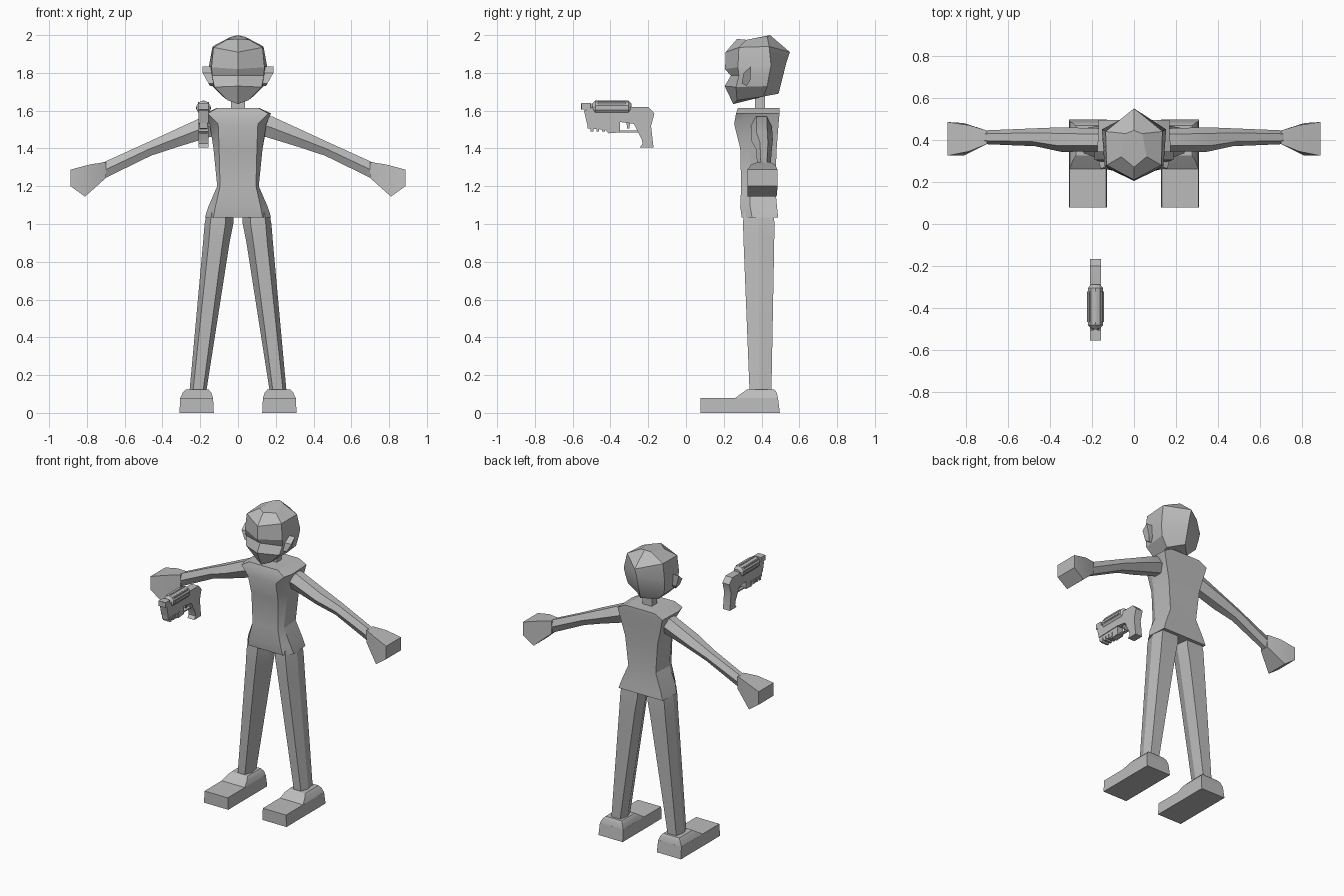
import bpy, bmesh, math

if "Cube" in bpy.data.objects:
    bpy.data.objects.remove(bpy.data.objects["Cube"])

grey = bpy.data.materials.new("plain grey")
grey.diffuse_color = (0.5, 0.5, 0.5, 1)
grey.use_nodes = True
grey.node_tree.nodes["Principled BSDF"].inputs["Base Color"].default_value = grey.diffuse_color


def finish(name, bm, mirror=False):
    bmesh.ops.remove_doubles(bm, verts=bm.verts, dist=0.0005)
    bmesh.ops.recalc_face_normals(bm, faces=bm.faces)
    me = bpy.data.meshes.new(name)
    bm.to_mesh(me)
    bm.free()
    me.materials.append(grey)
    ob = bpy.data.objects.new(name, me)
    bpy.context.collection.objects.link(ob)
    bpy.ops.object.select_all(action='DESELECT')
    ob.select_set(True)
    bpy.context.view_layer.objects.active = ob
    bpy.ops.object.shade_smooth_by_angle(angle=math.radians(25))
    if mirror:
        ob.modifiers.new("Mirror", 'MIRROR').use_mirror_merge = False
    return ob


def loft(name, rings, mirror=False):
    """Skin a list of equal-length rings and cap both ends."""
    bm = bmesh.new()
    rows = [[bm.verts.new(p) for p in r] for r in rings]
    n = len(rows[0])
    for a, b in zip(rows, rows[1:]):
        for i in range(n):
            j = (i + 1) % n
            bm.faces.new((a[i], a[j], b[j], b[i]))
    bm.faces.new(rows[0][::-1])
    bm.faces.new(rows[-1])
    return finish(name, bm, mirror)


def rect(x0, x1, y0, y1, z):
    return [(x0, y0, z), (x1, y0, z), (x1, y1, z), (x0, y1, z)]


def plate(name, outline, half, cx=-0.183):
    """Side outline (y, z) extruded across x."""
    return loft(name, [[(cx + s * half, y, z) for y, z in outline] for s in (-1, 1)])


def box(name, y0, y1, z0, z1, half):
    return plate(name, [(y0, z0), (y1, z0), (y1, z1), (y0, z1)], half)


def tube(name, stations, z, sides, cx=-0.183):
    """Lofted round along y from (y, radius) pairs."""
    rings = []
    for y, r in stations:
        rings.append([(cx + r * math.cos(math.tau * (k + .5) / sides), y,
                       z + r * math.sin(math.tau * (k + .5) / sides)) for k in range(sides)])
    return loft(name, rings)


# Head: each row is front centre, cheek, rear side, back centre
head_rows = [
    [(0, .25, 1.635), (.055, .27, 1.655), (.08, .41, 1.675), (0, .49, 1.69)],
    [(0, .205, 1.73), (.125, .265, 1.725), (.135, .43, 1.73), (0, .505, 1.75)],
    [(0, .237, 1.785), (.137, .28, 1.785), (.148, .44, 1.79), (0, .518, 1.80)],
    [(0, .207, 1.82), (.14, .275, 1.83), (.153, .45, 1.84), (0, .53, 1.85)],
    [(0, .21, 1.91), (.13, .28, 1.935), (.135, .44, 1.94), (0, .55, 1.91)],
    [(0, .27, 1.98), (.06, .32, 1.975), (.04, .43, 1.99), (0, .445, 2.0)],
]
loft("head", [[f, c, s, b, (-s[0],) + s[1:], (-c[0],) + c[1:]] for f, c, s, b in head_rows])

# Ears
ear = [(.345, 1.835), (.305, 1.80), (.295, 1.745), (.32, 1.73), (.34, 1.76)]
loft("ears", [[(.12, y, z) for y, z in ear],
              [(.187 - max(0, 1.80 - z) * .55, y, z) for y, z in ear]], True)

# Neck
loft("neck", [rect(-.036, .036, .365, .418, 1.59), rect(-.036, .036, .365, .418, 1.70)])

# Torso: z, front x/y, side x/y, back x/y
torso_rows = [
    (1.035, .13, .295, .175, .35, .165, .488),
    (1.09, .12, .287, .158, .34, .148, .482),
    (1.20, .095, .292, .11, .335, .103, .472),
    (1.40, .10, .287, .13, .34, .122, .48),
    (1.53, .105, .255, .15, .33, .155, .49),
    (1.585, .16, .265, .175, .33, .168, .495),
    (1.615, .108, .275, .112, .33, .11, .495),
]
loft("torso", [[(-fx, fy, z), (fx, fy, z), (sx, sy, z), (bx, by, z), (-bx, by, z), (-sx, sy, z)]
               for z, fx, fy, sx, sy, bx, by in torso_rows])

# Arms: top x/z, bottom x/z, y range, six-sided section
arm_rows = [
    (.13, 1.57, .11, 1.47, .34, .45),
    (.18, 1.57, .15, 1.46, .345, .455),
    (.36, 1.487, .33, 1.405, .343, .46),
    (.48, 1.432, .46, 1.362, .37, .455),
    (.715, 1.325, .71, 1.24, .38, .445),
]
rings = []
for tx, tz, bx, bz, y0, y1 in arm_rows:
    mx, mz, q = (tx + bx) / 2, (tz + bz) / 2, (y1 - y0) * .25
    rings.append([(tx, y0 + q, tz), (tx, y1 - q, tz), (mx, y1, mz),
                  (bx, y1 - q, bz), (bx, y0 + q, bz), (mx, y0, mz)])
loft("arms", rings, True)

# Hands: blocky fists flaring from the wrist
hand_rows = [
    (.70, 1.328, .70, 1.243, .38, .445),
    (.785, 1.315, .81, 1.145, .345, .47),
    (.886, 1.288, .886, 1.20, .325, .485),
]
hand = [[(tx, y0, tz), (tx, y1, tz), (bx, y1, bz), (bx, y0, bz)] for tx, tz, bx, bz, y0, y1 in hand_rows]
hand[1][2:] = [(.81, .48, 1.145), (.81, .325, 1.145)]
loft("hands", hand, True)


# Legs: tapered six-sided columns
def leg_ring(z, out, fo, fi, inn, front, mid, back):
    return [(out, mid, z), (fo, front, z), (fi, front, z), (inn, mid, z),
            (inn + .012, back, z), (out - .012, back, z)]


loft("legs", [leg_ring(1.06, .165, .14, .065, .025, .305, .385, .465),
              leg_ring(1.00, .177, .147, .067, .025, .302, .385, .468),
              leg_ring(.90, .185, .155, .082, .045, .305, .385, .467),
              leg_ring(.10, .258, .24, .187, .17, .337, .39, .452)], True)

# Feet: flat shoe and raised ankle block
loft("shoes", [rect(.128, .31, .078, .497, 0), rect(.132, .306, .078, .487, .08)], True)
loft("ankles", [rect(.132, .306, .26, .487, .079), rect(.142, .292, .30, .48, .108),
                rect(.157, .277, .325, .468, .125)], True)

# Blaster: frame with grip
plate("blaster_frame", [(-.54, 1.60), (-.49, 1.62), (-.20, 1.62), (-.167, 1.585), (-.185, 1.52),
                        (-.172, 1.405), (-.245, 1.405), (-.23, 1.425), (-.235, 1.45),
                        (-.275, 1.53), (-.35, 1.54), (-.525, 1.535)], .026)
# Blaster: nose, muzzle and lower rails
box("blaster_nose", -.553, -.505, 1.605, 1.64, .026)
tube("blaster_muzzle", [(-.555, .017), (-.50, .017)], 1.622, 8)
plate("blaster_rail", [(-.525, 1.545), (-.35, 1.545), (-.35, 1.485), (-.41, 1.48),
                       (-.43, 1.50), (-.52, 1.505)], .022)
for i in range(4):
    box("blaster_rail_tooth", -.505 + i * .03, -.49 + i * .03, 1.49, 1.52, .026)
# Blaster: trigger and guard
box("blaster_guard", -.355, -.25, 1.485, 1.494, .010)
plate("blaster_trigger", [(-.315, 1.54), (-.295, 1.54), (-.30, 1.505), (-.312, 1.505)], .007)
# Blaster: ridged top canister
tube("blaster_canister", [(-.497, .022), (-.48, .038), (-.305, .038), (-.288, .022)], 1.615, 10)
for k in range(5):
    a = math.pi * k / 4
    cx, cz = -.183 + .035 * math.cos(a), 1.615 + .035 * math.sin(a)
    loft("canister_rib", [[(cx + u * .005, y, cz + v * .005) for u, v in ((-1, -1), (1, -1), (1, 1), (-1, 1))]
                          for y in (-.465, -.32)])
